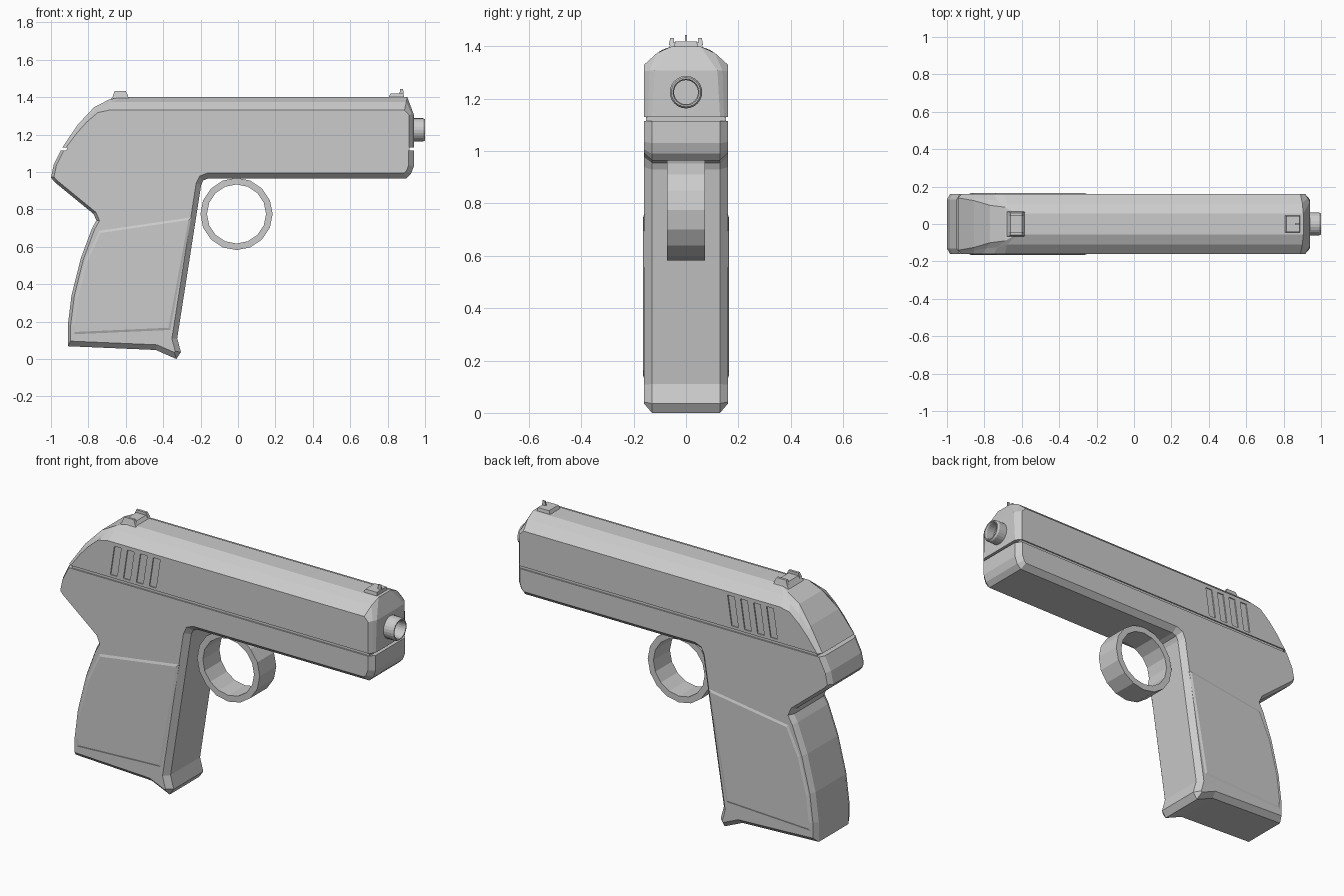
import bpy, bmesh, math
from mathutils import Vector
from mathutils.geometry import intersect_line_line_2d as _unused  # 2D helper namespace
from mathutils.geometry import intersect_line_line

if "Cube" in bpy.data.objects:
    bpy.data.objects.remove(bpy.data.objects["Cube"])


def finish(bm, name):
    bmesh.ops.recalc_face_normals(bm, faces=bm.faces)
    me = bpy.data.meshes.new(name)
    bm.to_mesh(me)
    bm.free()
    ob = bpy.data.objects.new(name, me)
    bpy.context.collection.objects.link(ob)
    return ob


def skin(bm, loops, closed=False):
    """Bridge equal-length closed loops; cap the ends unless closed."""
    vs = [[bm.verts.new(p) for p in l] for l in loops]
    n = len(vs[0])
    pairs = list(zip(vs, vs[1:])) + ([(vs[-1], vs[0])] if closed else [])
    for a, b in pairs:
        for i in range(n):
            j = (i + 1) % n
            bm.faces.new((a[i], a[j], b[j], b[i]))
    if not closed:
        bm.faces.new(vs[0])
        bm.faces.new(vs[-1])


def mirrored(half):
    """Loops from the +y side, continued to the -y side."""
    return half + [[(x, -y, z) for x, y, z in l] for l in reversed(half)]


def flat(pts, y):
    return [(x, y, z) for x, z in pts]


def inset(pts, dist):
    """Inset a counter-clockwise outline; dist[i] belongs to edge i -> i+1."""
    out, n = [], len(pts)
    for i in range(n):
        lines = []
        for k in (i - 1, i):
            a, b = Vector(pts[k % n]), Vector(pts[(k + 1) % n])
            d = (b - a).normalized()
            o = Vector((-d.y, d.x)) * dist[k % n]
            lines += [(a + o).to_3d(), (b + o).to_3d()]
        hit = intersect_line_line(*lines)
        p = hit[0] if hit else lines[2]
        out.append((p.x, p.y))
    return out


# frame and grip: one outline with chamfered rim
rear = [(-.948, 1.115), (-.985, 1.04), (-1, .97), (-.98, .945), (-.772, .775),
        (-.757, .74), (-.78, .70), (-.84, .54), (-.89, .34), (-.91, .18)]
rest = [(-.91, .068), (-.44, .048), (-.33, .0), (-.305, .036), (-.325, .11),
        (-.197, .93), (-.185, .955), (-.16, .965), (.9, .965), (.925, .99),
        (.94, 1.03), (.94, 1.115)]
outline = rear + rest
dist = [.015] * len(rear) + [.028] * (len(rest) - 1) + [0]
bm = bmesh.new()
skin(bm, mirrored([flat(inset(outline, dist), .16), flat(outline, .13)]))
finish(bm, "frame_and_grip")

# slide: side face, shoulder and top ridge loops (x, y, z)
side = [(.915, .16, 1.13), (.915, .16, 1.305), (.89, .16, 1.33), (-.69, .16, 1.33),
        (-.75, .16, 1.317), (-.81, .16, 1.265), (-.86, .16, 1.21), (-.92, .16, 1.13)]
shoulder = [(.929, .145, 1.13), (.929, .14, 1.307), (.9, .11, 1.375), (-.68, .11, 1.375),
            (-.73, .125, 1.345), (-.79, .13, 1.305), (-.855, .14, 1.235), (-.93, .152, 1.13)]
ridge = [(.94, .13, 1.13), (.94, .12, 1.307), (.905, .055, 1.4), (-.62, .055, 1.4),
         (-.69, .09, 1.387), (-.77, .10, 1.345), (-.855, .125, 1.255), (-.94, .14, 1.13)]
bm = bmesh.new()
skin(bm, mirrored([side, shoulder, ridge]))
slide = finish(bm, "slide")

# slanted serrations cut into both sides of the slide
bm = bmesh.new()
for i in range(4):
    x = -.675 + .08 * i
    quad = [(x, 1.145), (x + .042, 1.145), (x + .067, 1.31), (x + .025, 1.31)]
    for s in (1, -1):
        skin(bm, [flat(quad, s * .154), flat(quad, s * .2)])
cutter = finish(bm, "serration_cutter")
cutter.hide_render = True
cutter.hide_viewport = False
cutter.display_type = 'WIRE'
mod = slide.modifiers.new("serrations", 'BOOLEAN')
mod.operation = 'DIFFERENCE'
mod.object = cutter

# recessed seam between slide and frame
bm = bmesh.new()
seam = [(-.92, 1.1), (.918, 1.1), (.918, 1.145), (-.91, 1.145)]
skin(bm, mirrored([flat(seam, .153)]))
finish(bm, "seam_core")

# raised grip panels
panel = [(-.742, .685), (-.815, .53), (-.867, .33), (-.885, .18), (-.88, .132),
         (-.362, .155), (-.25, .757)]
for s, name in ((1, "grip_panel_back"), (-1, "grip_panel_front")):
    bm = bmesh.new()
    skin(bm, [flat(panel, s * .15), flat(panel, s * .16),
              flat(inset(panel, [.012] * len(panel)), s * .165)])
    finish(bm, name)

# trigger ring
bm = bmesh.new()
ring = lambda r, y: [(-.008 + r * math.cos(math.tau * i / 16), y,
                      .775 + r * math.sin(math.tau * i / 16)) for i in range(16)]
skin(bm, [ring(.193, -.073), ring(.193, .073), ring(.158, .073), ring(.158, -.073)], True)
finish(bm, "trigger_ring")

# muzzle: stepped rings along x
bm = bmesh.new()
skin(bm, [[(x, r * math.cos(math.tau * i / 24), 1.225 + r * math.sin(math.tau * i / 24))
           for i in range(24)]
          for r, x in ((.062, .9), (.062, .99), (.056, 1), (.05, 1), (.046, .99), (.046, .942))])
muzzle = finish(bm, "muzzle")


# sights: tapered base plus small upright blades
def taper(bm, x0, x1, x2, x3, y0, y1, w0, w1, z0, z1):
    """Block with bottom x0..x3 and top x1..x2, half widths w0/w1 around y0/y1."""
    skin(bm, [[(x0, y0 - w0, z0), (x3, y0 - w0, z0), (x3, y0 + w0, z0), (x0, y0 + w0, z0)],
              [(x1, y1 - w1, z1), (x2, y1 - w1, z1), (x2, y1 + w1, z1), (x1, y1 + w1, z1)]])


bm = bmesh.new()
taper(bm, -.682, -.66, -.6, -.575, 0, 0, .068, .058, 1.385, 1.417)
for s in (1, -1):
    taper(bm, -.67, -.66, -.6, -.587, s * .056, s * .053, .01, .007, 1.405, 1.432)
finish(bm, "rear_sight")

bm = bmesh.new()
taper(bm, .8, .815, .885, .89, 0, 0, .047, .042, 1.385, 1.418)
taper(bm, .862, .867, .883, .885, 0, 0, .004, .003, 1.41, 1.443)
finish(bm, "front_sight")
